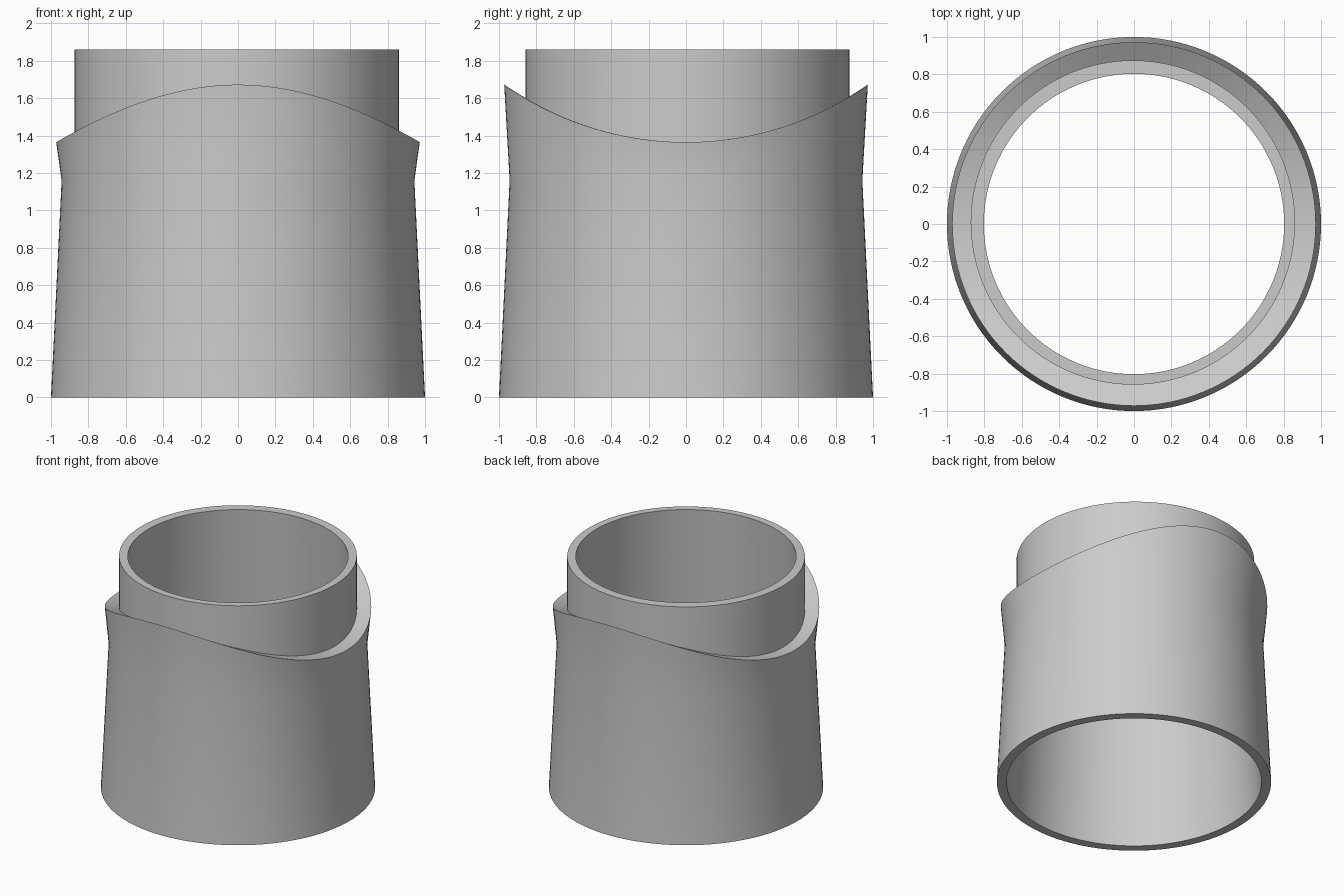
import bpy, bmesh, math

if "Cube" in bpy.data.objects:
    bpy.data.objects.remove(bpy.data.objects["Cube"], do_unlink=True)

SIDES = 128
SADDLE_R = 1.69     # radius of the lengthwise cylinder that scoops the shoulder
SADDLE_LOW = 1.365

grey = bpy.data.materials.new("plain_grey")
grey.use_nodes = True
grey.diffuse_color = (0.6, 0.6, 0.6, 1)
grey.node_tree.nodes["Principled BSDF"].inputs["Base Color"].default_value = (0.6, 0.6, 0.6, 1)


def saddle(y):
    """Height of the scooped shoulder at a given depth."""
    return SADDLE_LOW + SADDLE_R - math.sqrt(SADDLE_R ** 2 - y ** 2)


def add_ring(bm, radius, height, cx=0, cy=0):
    """Ring of vertices; height None follows the saddle."""
    verts = []
    for i in range(SIDES):
        a = math.tau * i / SIDES
        x, y = cx + radius * math.cos(a), cy + radius * math.sin(a)
        verts.append(bm.verts.new((x, y, saddle(y) if height is None else height)))
    return verts


bm = bmesh.new()
rings = [
    add_ring(bm, 1.0, 0),                          # outer foot
    add_ring(bm, 0.943, 1.16),                     # waist
    add_ring(bm, 0.972, None),                     # flared saddle rim
    add_ring(bm, 0.867, None, -0.006, 0.008),      # collar root
    add_ring(bm, 0.867, 1.86, -0.006, 0.008),      # collar top
    add_ring(bm, 0.803, 1.86),                     # bore top
    add_ring(bm, 0.93, 0),                         # bore bottom
]
# Skin each ring to the next, closing back to the foot
for low, high in zip(rings, rings[1:] + rings[:1]):
    for i in range(SIDES):
        j = (i + 1) % SIDES
        bm.faces.new((low[i], low[j], high[j], high[i]))
bmesh.ops.recalc_face_normals(bm, faces=bm.faces)

mesh = bpy.data.meshes.new("collared_sleeve")
bm.to_mesh(mesh)
bm.free()
mesh.materials.append(grey)
sleeve = bpy.data.objects.new("collared_sleeve", mesh)
bpy.context.collection.objects.link(sleeve)

# Smooth walls, sharp rims
bpy.ops.object.select_all(action="DESELECT")
sleeve.select_set(True)
bpy.context.view_layer.objects.active = sleeve
bpy.ops.object.shade_smooth_by_angle(angle=math.radians(30))
